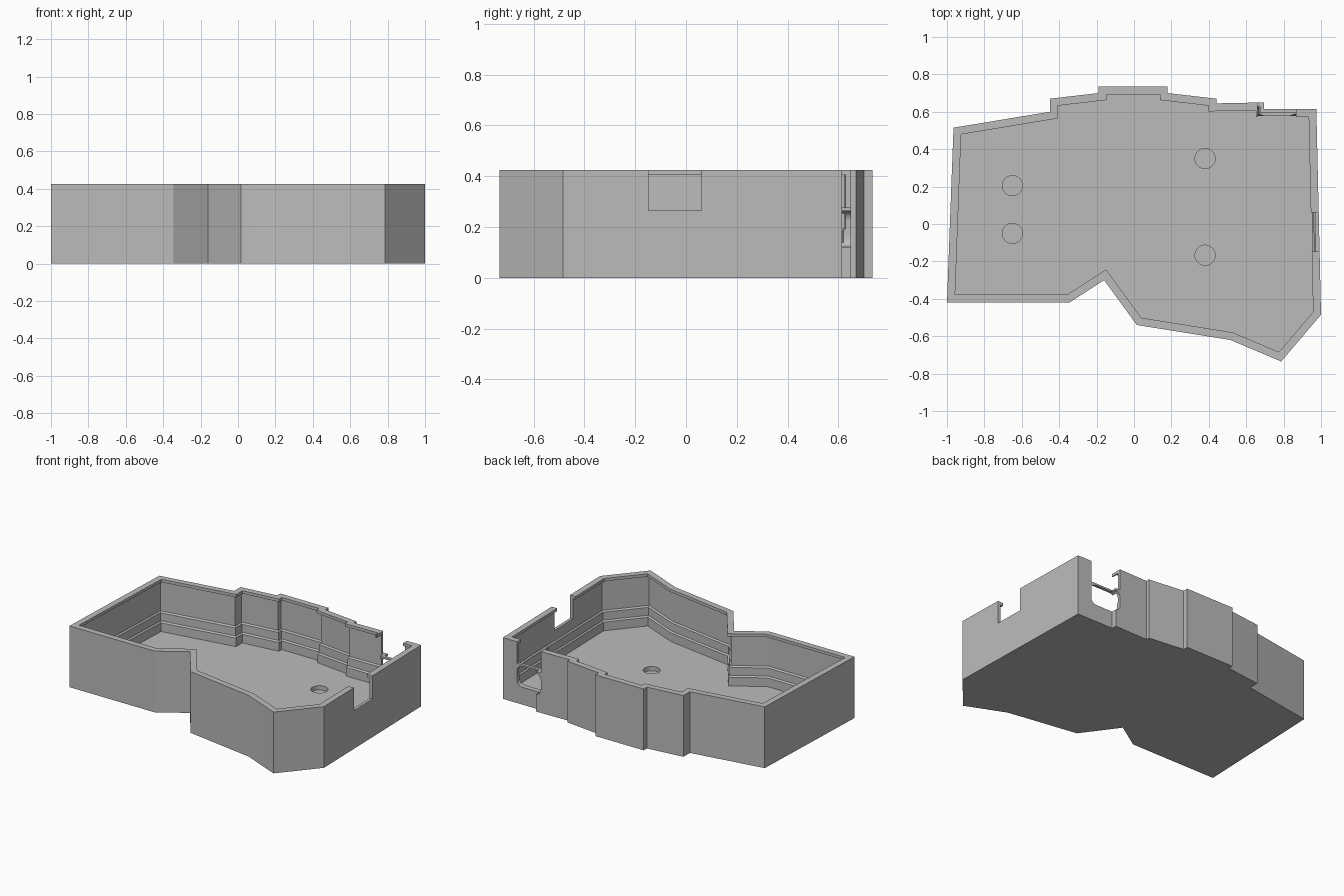
import bpy, bmesh, math
from mathutils import Vector

if "Cube" in bpy.data.objects:
    bpy.data.objects.remove(bpy.data.objects["Cube"])

# Outline of the tray, clockwise from the back left corner
OUTLINE = [Vector(p) for p in [
    (-0.965, 0.515), (-0.45, 0.60), (-0.45, 0.67), (-0.19, 0.70), (-0.19, 0.735),
    (0.18, 0.735), (0.18, 0.70), (0.44, 0.67), (0.44, 0.645), (0.695, 0.65),
    (0.695, 0.615), (0.975, 0.615), (1.0, -0.485), (0.787, -0.735), (0.515, -0.62),
    (0.015, -0.54), (-0.16, -0.30), (-0.345, -0.42), (-1.0, -0.42)]]

# Wall section as (inset, height): outside, top lip, thin wall, stepped base, floor
SECTION = [(0, 0), (0, 0.425), (0.042, 0.425), (0.042, 0.405), (0.021, 0.405),
           (0.021, 0.195), (0.029, 0.185), (0.029, 0.13), (0.037, 0.12), (0.037, 0.06)]

grey = bpy.data.materials.new("grey plastic")
grey.diffuse_color = (0.5, 0.5, 0.5, 1)
grey.use_nodes = True
grey.node_tree.nodes["Principled BSDF"].inputs["Base Color"].default_value = grey.diffuse_color


def inset(points, d):
    """Mitred inward offset of a clockwise outline."""
    result = []
    for i, p in enumerate(points):
        a = (p - points[i - 1]).normalized()
        b = (points[(i + 1) % len(points)] - p).normalized()
        n1, n2 = Vector((a.y, -a.x)), Vector((b.y, -b.x))
        result.append(p + (n1 + n2) * d / (1 + n1.dot(n2)))
    return result


def make_object(name, bm):
    bmesh.ops.recalc_face_normals(bm, faces=bm.faces[:])
    mesh = bpy.data.meshes.new(name)
    bm.to_mesh(mesh)
    bm.free()
    mesh.materials.append(grey)
    obj = bpy.data.objects.new(name, mesh)
    bpy.context.collection.objects.link(obj)
    return obj


def loft(name, rings):
    """Skin a list of closed rings and cap both ends."""
    bm = bmesh.new()
    loops = [[bm.verts.new(p) for p in ring] for ring in rings]
    n = len(loops[0])
    for low, high in zip(loops, loops[1:]):
        for i in range(n):
            j = (i + 1) % n
            bm.faces.new((low[i], low[j], high[j], high[i]))
    bm.faces.new(loops[0])
    bm.faces.new(loops[-1])
    return make_object(name, bm)


def box(name, x, y, z):
    ring = [(x[0], y[0]), (x[1], y[0]), (x[1], y[1]), (x[0], y[1])]
    return loft(name, [[(a, b, h) for a, b in ring] for h in z])


def disc(name, x, y, r, z):
    ring = [(x + r * math.cos(k * math.tau / 32), y + r * math.sin(k * math.tau / 32))
            for k in range(32)]
    return loft(name, [[(a, b, h) for a, b in ring] for h in z])


def rounded_port(name, x, z, r, y):
    """Rounded rectangle in the xz plane, extruded along y."""
    ring = []
    corners = [(x[1] - r, z[1] - r), (x[0] + r, z[1] - r),
               (x[0] + r, z[0] + r), (x[1] - r, z[0] + r)]
    for q, (cx, cz) in enumerate(corners):
        for k in range(7):
            t = (q + k / 6) * math.pi / 2
            ring.append((cx + r * math.cos(t), cz + r * math.sin(t)))
    return loft(name, [[(a, d, b) for a, b in ring] for d in y])


# Tray body
tray = loft("case_tray", [[(p.x, p.y, z) for p in inset(OUTLINE, d)] for d, z in SECTION])

# Side notch, back slot and the port below it
cutters = [box("side_notch", (0.9, 1.1), (-0.148, 0.062), (0.265, 0.6)),
           box("back_slot", (0.66, 0.866), (0.5, 0.8), (0.276, 0.6)),
           rounded_port("back_port", (0.66, 0.866), (0.12, 0.264), 0.04, (0.5, 0.8))]

# Round magnet recesses in the floor
for x, y in [(-0.65, 0.205), (-0.65, -0.05), (0.38, 0.35), (0.38, -0.167)]:
    cutters.append(disc("floor_recess", x, y, 0.054, (0.03, 0.1)))

bpy.context.view_layer.objects.active = tray
for cutter in cutters:
    mod = tray.modifiers.new(cutter.name, 'BOOLEAN')
    mod.operation = 'DIFFERENCE'
    mod.solver = 'EXACT'
    mod.object = cutter
    bpy.ops.object.modifier_apply(modifier=mod.name)
    bpy.data.objects.remove(cutter)

# Smooth the round cuts, keep the edges crisp
tray.select_set(True)
bpy.ops.object.shade_smooth_by_angle(angle=math.radians(20))
